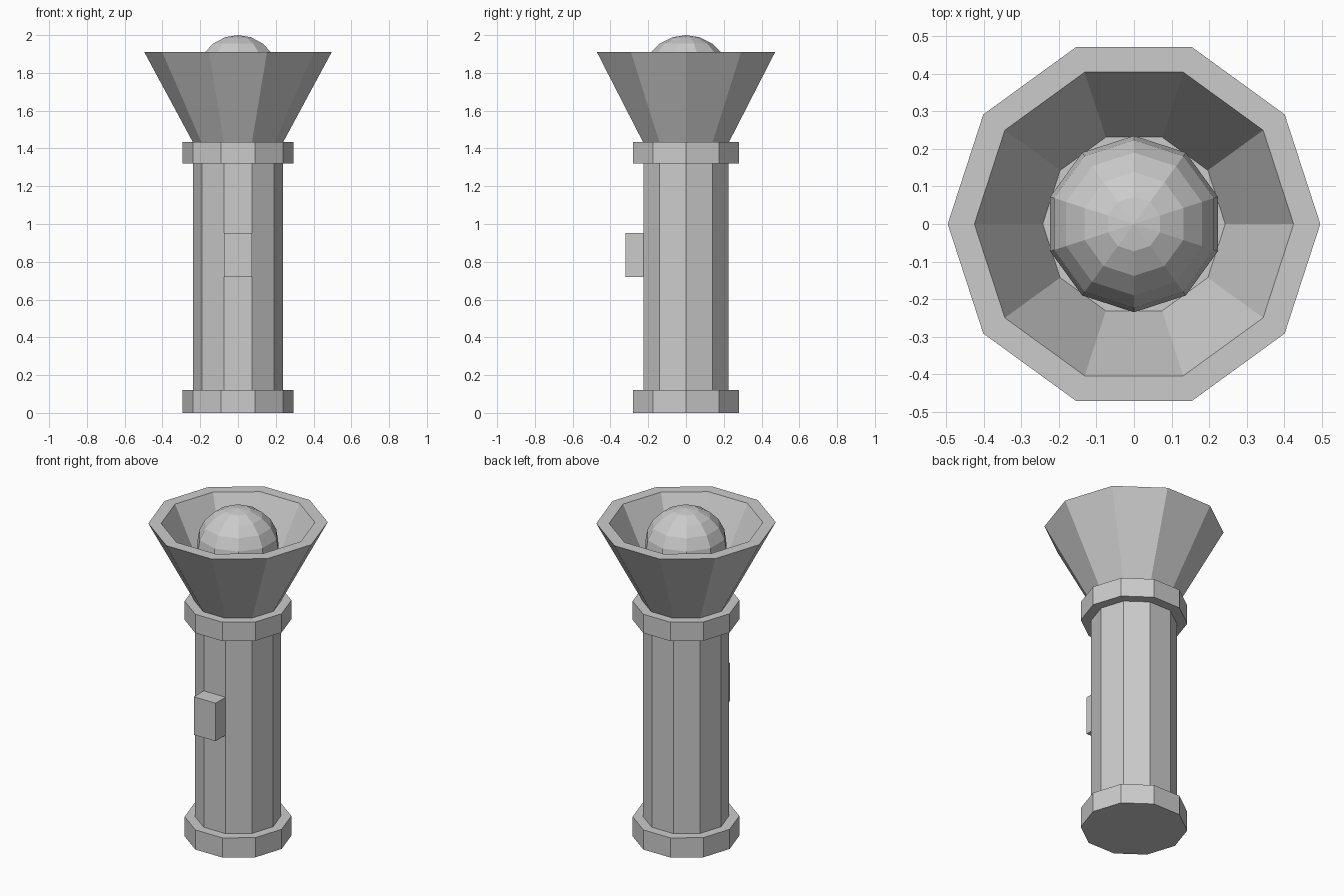
import bpy, bmesh, math

if "Cube" in bpy.data.objects:
    bpy.data.objects.remove(bpy.data.objects["Cube"])

SIDES = 10


def lathe(name, profile):
    """Closed ten-sided solid from (radius, z) rings, capped at both ends."""
    bm = bmesh.new()
    rings = []
    for r, z in profile:
        rings.append([bm.verts.new((r * math.cos(math.tau * i / SIDES),
                                    r * math.sin(math.tau * i / SIDES), z))
                      for i in range(SIDES)])
    for a, b in zip(rings, rings[1:]):
        for i in range(SIDES):
            j = (i + 1) % SIDES
            bm.faces.new((a[i], a[j], b[j], b[i]))
    bm.faces.new(rings[0][::-1])
    bm.faces.new(rings[-1])
    bmesh.ops.recalc_face_normals(bm, faces=bm.faces)
    mesh = bpy.data.meshes.new(name)
    bm.to_mesh(mesh)
    bm.free()
    obj = bpy.data.objects.new(name, mesh)
    bpy.context.collection.objects.link(obj)
    return obj


# Handle with its two collars
lathe("handle", [(0.237, 0.12), (0.237, 1.32)])
for name, z0, z1 in (("base_collar", 0, 0.12), ("neck_collar", 1.32, 1.435)):
    lathe(name, [(0.295, z0), (0.295, z1)])

# Flared reflector: outer wall, flat rim, inner wall, floor
lathe("reflector", [(0.24, 1.435), (0.496, 1.91), (0.425, 1.91), (0.243, 1.55)])

# Bulb resting on the reflector floor
bpy.ops.mesh.primitive_uv_sphere_add(segments=SIDES, ring_count=10,
                                     radius=0.235, location=(0, 0, 1.765))
bpy.context.object.name = "bulb"

# Switch on the front face of the handle
bpy.ops.mesh.primitive_cube_add(size=1, location=(0, -0.271, 0.836))
switch = bpy.context.object
switch.name = "switch"
switch.scale = (0.147, 0.1, 0.232)
